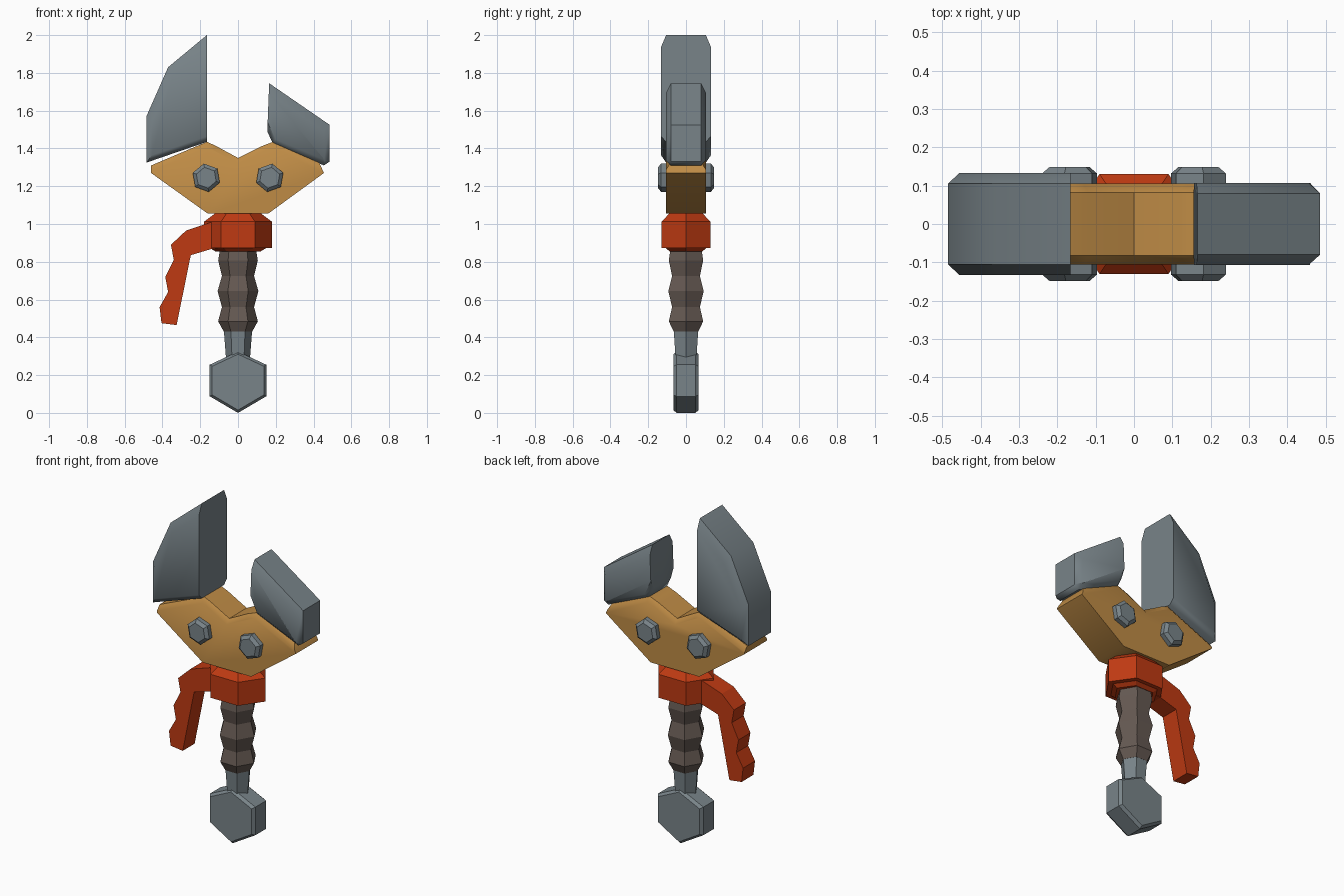
import bpy, bmesh, math
from mathutils import Vector

if "Cube" in bpy.data.objects:
    bpy.data.objects.remove(bpy.data.objects["Cube"])


def material(name, rgb):
    m = bpy.data.materials.new(name)
    m.diffuse_color = (*rgb, 1)
    m.use_nodes = True
    m.node_tree.nodes["Principled BSDF"].inputs["Base Color"].default_value = m.diffuse_color
    return m


STEEL = material("steel grey", (0.19, 0.23, 0.25))
BRASS = material("brass", (0.52, 0.26, 0.06))
ORANGE = material("orange red", (0.52, 0.042, 0.006))
GRIP = material("brown grip", (0.13, 0.10, 0.085))


def loft(name, rings, mat, smooth=0):
    """Skin a list of equal-length point rings and cap both ends."""
    bm = bmesh.new()
    vs = [[bm.verts.new(p) for p in r] for r in rings]
    n = len(vs[0])
    for a, b in zip(vs, vs[1:]):
        for i in range(n):
            j = (i + 1) % n
            bm.faces.new((a[i], a[j], b[j], b[i]))
    bm.faces.new(vs[0][::-1])
    bm.faces.new(vs[-1])
    bmesh.ops.recalc_face_normals(bm, faces=bm.faces)
    me = bpy.data.meshes.new(name)
    bm.to_mesh(me)
    bm.free()
    me.materials.append(mat)
    ob = bpy.data.objects.new(name, me)
    bpy.context.collection.objects.link(ob)
    if smooth:
        bpy.ops.object.select_all(action='DESELECT')
        ob.select_set(True)
        bpy.context.view_layer.objects.active = ob
        bpy.ops.object.shade_smooth_by_angle(angle=math.radians(smooth))
    return ob


def inset(pts, offs):
    """Move edge i (point i to i+1, counter-clockwise) inwards by offs[i]."""
    out = []
    n = len(pts)
    for i in range(n):
        a, b, c = (Vector(pts[k % n]) for k in (i - 1, i, i + 1))
        d1, d2 = (b - a).normalized(), (c - b).normalized()
        p1 = b + Vector((-d1.y, d1.x)) * offs[i - 1]
        p2 = b + Vector((-d2.y, d2.x)) * offs[i]
        w = p2 - p1
        t = (w.x * d2.y - w.y * d2.x) / (d1.x * d2.y - d1.y * d2.x)
        out.append(tuple(p1 + d1 * t))
    return out


def slab(name, pts, offs, y_edge, y_face, mat, smooth=0):
    """Front profile given depth, with chosen edges chamfered."""
    small = inset(pts, offs)
    rings = [[(x, y, z) for x, z in p] for p, y in
             ((small, -y_face), (pts, -y_edge), (pts, y_edge), (small, y_face))]
    return loft(name, rings, mat, smooth)


def hex_column(name, levels, mat, sy=1.0):
    """Six-sided turned column from (z, radius) levels."""
    return loft(name, [[(r * math.cos(k * math.pi / 3), sy * r * math.sin(k * math.pi / 3), z)
                        for k in range(6)] for z, r in levels], mat)


# Jaws
slab("large_jaw",
     [(-0.485, 1.325), (-0.165, 1.435), (-0.165, 2.0), (-0.37, 1.83), (-0.485, 1.57)],
     [0.028, 0, 0.05, 0.04, 0.03], 0.105, 0.133, STEEL, 46)
slab("small_jaw",
     [(0.185, 1.425), (0.455, 1.31), (0.485, 1.33), (0.485, 1.525), (0.165, 1.745), (0.155, 1.49)],
     [0.028, 0.022, 0.03, 0.045, 0, 0.022], 0.08, 0.107, STEEL, 46)

# Head that carries the jaws
slab("head",
     [(-0.16, 1.055), (0.16, 1.055), (0.455, 1.27), (0.43, 1.325), (0.185, 1.435), (0.12, 1.41),
      (0, 1.35), (-0.12, 1.415), (-0.165, 1.435), (-0.46, 1.31), (-0.46, 1.27)],
     [0, 0, 0, 0.027, 0.025, 0.025, 0.025, 0.025, 0.027, 0, 0], 0.082, 0.105, BRASS, 46)

# Hex bolts running through the head
for side, label in ((-1, "left"), (1, "right")):
    rings = []
    for y, r in ((-0.148, 0.056), (-0.132, 0.076), (0.132, 0.076), (0.148, 0.056)):
        rings.append([(side * (0.168 + r * math.cos(a)), y, 1.245 + r * math.sin(a))
                      for a in (math.radians(80 + 60 * k) for k in range(6))])
    loft("bolt_" + label, rings, STEEL)

# Collar and trigger lever
hex_column("collar", [(0.855, 0.12), (0.872, 0.18 * 0.82), (0.8725, 0.18), (1.012, 0.18), (1.057, 0.12)],
           ORANGE, 0.15 / 0.18)
lever = [(-0.1, 0.87), (-0.14, 0.868), (-0.25, 0.835), (-0.325, 0.465), (-0.405, 0.475),
         (-0.415, 0.56), (-0.37, 0.64), (-0.385, 0.72), (-0.34, 0.81), (-0.355, 0.89),
         (-0.275, 0.965), (-0.14, 1.01), (-0.1, 1.01)]
loft("trigger_lever", [[(x, y, z) for x, z in lever] for y in (-0.056, 0.056)], ORANGE)

# Handle
hex_column("grip", [(0.43, 0.075), (0.485, 0.105), (0.56, 0.085), (0.645, 0.108),
                    (0.725, 0.085), (0.808, 0.105), (0.865, 0.095)], GRIP)
hex_column("neck", [(0.25, 0.06), (0.32, 0.066), (0.44, 0.075)], STEEL)

# Pommel
slab("pommel", [(0, 0.0), (0.15, 0.088), (0.15, 0.255), (0, 0.325), (-0.15, 0.255), (-0.15, 0.088)],
     [0.013] * 6, 0.05, 0.067, STEEL)
